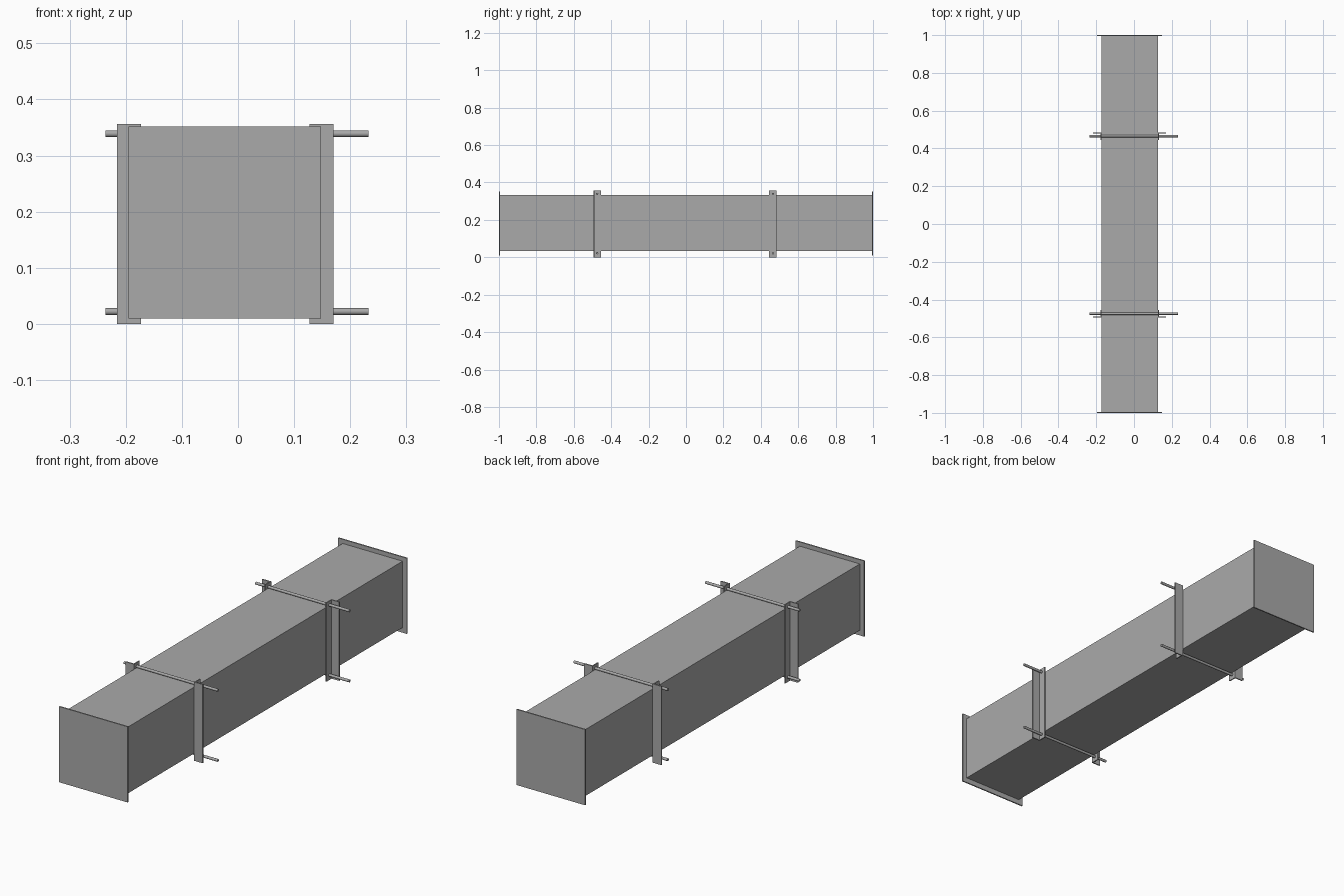
import bpy
import math

cube = bpy.data.objects.get("Cube")
if cube:
    bpy.data.objects.remove(cube, do_unlink=True)

steel = bpy.data.materials.new("grey_steel")
steel.use_nodes = True
GREY = (0.4, 0.4, 0.4, 1)
steel.diffuse_color = GREY
steel.node_tree.nodes["Principled BSDF"].inputs["Base Color"].default_value = GREY


def box(name, x, y, z):
    """Box from (min, max) ranges on each axis."""
    bpy.ops.mesh.primitive_cube_add(size=1, location=[sum(r) / 2 for r in (x, y, z)])
    ob = bpy.context.object
    ob.name = name
    ob.scale = [r[1] - r[0] for r in (x, y, z)]
    bpy.ops.object.transform_apply(location=False, rotation=False, scale=True)
    ob.data.materials.append(steel)


def rod(name, y, z):
    bpy.ops.mesh.primitive_cylinder_add(vertices=24, radius=0.006, depth=0.469,
                                        location=(-0.0015, y, z),
                                        rotation=(0, math.pi / 2, 0))
    ob = bpy.context.object
    ob.name = name
    ob.data.materials.append(steel)
    bpy.ops.object.shade_smooth_by_angle()


def angle_bracket(name, x, outward, y, facing):
    """Upright L-section: one leg on the duct wall, one leg sticking out."""
    t, leg = 0.005, 0.043
    points = lambda a, b: (min(a, b), max(a, b))
    height = (0, 0.356)
    box(name + "_wall_leg", points(x, x + outward * t),
        points(y, y - facing * 0.04), height)
    box(name + "_outer_leg", points(x + outward * t, x + outward * leg),
        points(y, y - facing * t), height)


# Duct body and end plates
LEFT, RIGHT = 0.127, -0.173
box("duct_body", (RIGHT, LEFT), (-0.994, 0.994), (0.033, 0.333))
for name, y in (("front", (-1, -0.994)), ("back", (0.994, 1))):
    box(name + "_end_plate", (-0.195, 0.148), y, (0.01, 0.352))

# Support frames: two angle brackets clamped by threaded rods
for name, y, facing in (("front", -0.495, -1), ("back", 0.485, 1)):
    angle_bracket(name + "_left_bracket", LEFT, 1, y, facing)
    angle_bracket(name + "_right_bracket", RIGHT, -1, y, facing)
    rod(name + "_upper_rod", y - facing * 0.02, 0.339)
    rod(name + "_lower_rod", y - facing * 0.02, 0.022)
